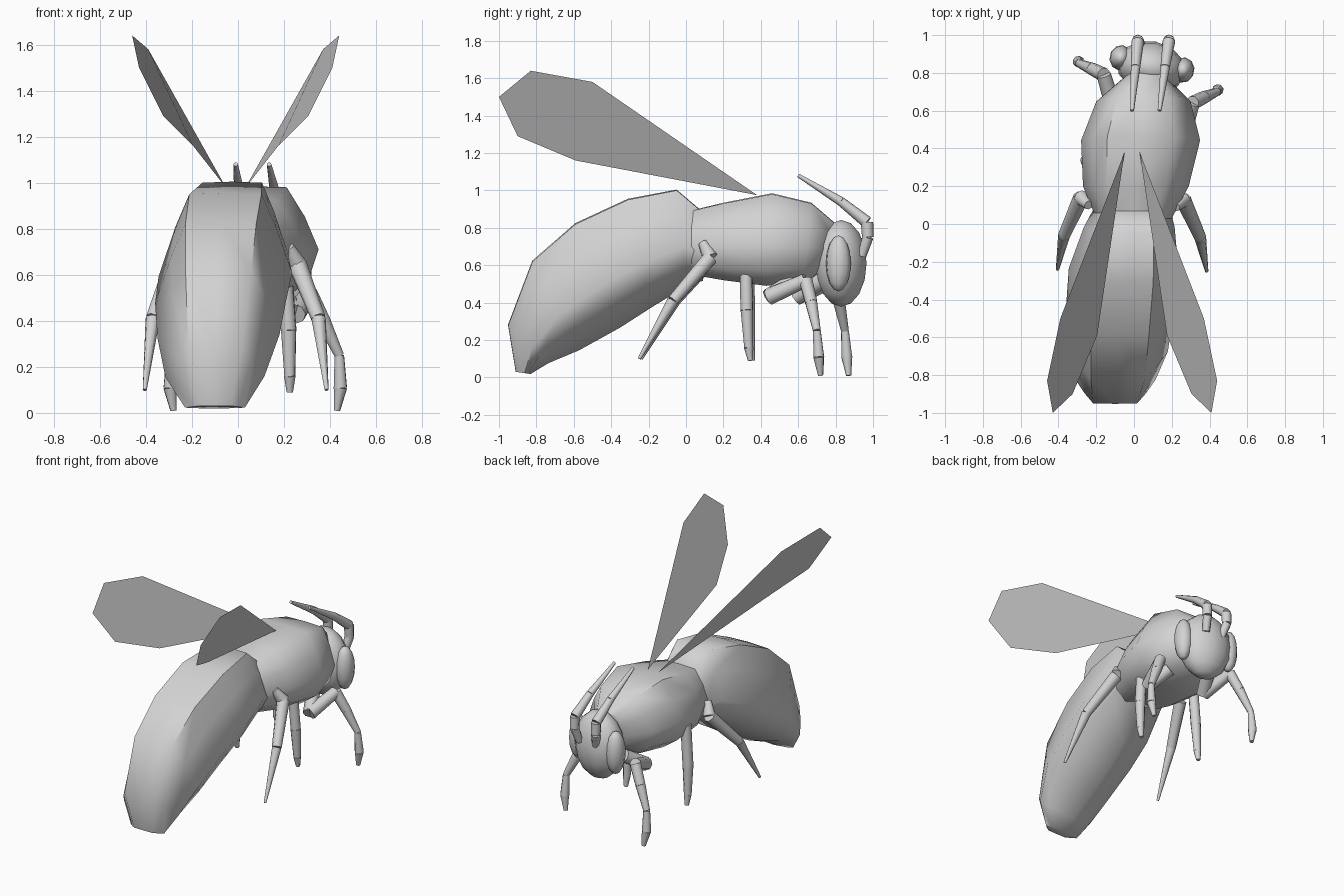
import bpy, bmesh, math
from mathutils import Vector, Matrix

cube = bpy.data.objects.get("Cube")
if cube:
    bpy.data.objects.remove(cube)

grey = bpy.data.materials.new("plain grey")
grey.use_nodes = True
COLOUR = (0.65, 0.65, 0.65, 1)
grey.diffuse_color = COLOUR
grey.node_tree.nodes["Principled BSDF"].inputs["Base Color"].default_value = COLOUR


def finish(name, bm, sharp=55):
    """Turn a bmesh into a smooth shaded object with sharp creases."""
    bmesh.ops.recalc_face_normals(bm, faces=bm.faces)
    mesh = bpy.data.meshes.new(name)
    bm.to_mesh(mesh)
    bm.free()
    mesh.materials.append(grey)
    for face in mesh.polygons:
        face.use_smooth = True
    mesh.set_sharp_from_angle(angle=math.radians(sharp))
    obj = bpy.data.objects.new(name, mesh)
    bpy.context.collection.objects.link(obj)
    return obj


def loft(name, sections, profile):
    """Skin rings; each section is (top y, z, bottom y, z, centre x, half width)."""
    bm = bmesh.new()
    rings = []
    for ty, tz, by, bz, cx, hw in sections:
        top, low = Vector((cx, ty, tz)), Vector((cx, by, bz))
        rings.append([bm.verts.new(low.lerp(top, v) + Vector((u * hw, 0, 0)))
                      for u, v in profile])
    n = len(profile)
    for a, b in zip(rings, rings[1:]):
        for i in range(n):
            j = (i + 1) % n
            bm.faces.new((a[i], a[j], b[j], b[i]))
    bm.faces.new(rings[0])
    bm.faces.new(rings[-1])
    return finish(name, bm)


def limb(name, points, sides=8):
    """Chain of tapered segments through (x, y, z, radius) points."""
    bm = bmesh.new()
    for p, q in zip(points, points[1:]):
        a, b = Vector(p[:3]), Vector(q[:3])
        d = b - a
        place = Matrix.Translation((a + b) / 2) @ d.to_track_quat('Z', 'Y').to_matrix().to_4x4()
        bmesh.ops.create_cone(bm, cap_ends=True, segments=sides, radius1=p[3],
                              radius2=q[3], depth=d.length, matrix=place)
    return finish(name, bm)


def ball(name, centre, radii, yaw, sides, rings):
    bm = bmesh.new()
    place = (Matrix.Translation(centre) @ Matrix.Rotation(yaw, 4, 'Z')
             @ Matrix.Diagonal((*radii, 1)))
    bmesh.ops.create_uvsphere(bm, u_segments=sides, v_segments=rings, radius=1, matrix=place)
    return finish(name, bm)


# Abdomen: curls down to a narrow tail, with a keel along its underside
loft("abdomen", [
    (0.08, 0.89, 0.09, 0.56, -0.01, 0.20),
    (-0.05, 1.00, 0.00, 0.55, -0.025, 0.24),
    (-0.31, 0.95, -0.20, 0.44, -0.055, 0.29),
    (-0.59, 0.82, -0.38, 0.33, -0.075, 0.285),
    (-0.82, 0.62, -0.60, 0.20, -0.085, 0.265),
    (-0.95, 0.28, -0.76, 0.10, -0.10, 0.215),
    (-0.91, 0.03, -0.84, 0.02, -0.10, 0.13),
], [(-0.54, 1), (0, 1.01), (0.54, 1), (0.76, 0.72), (1, 0.33), (0.8, 0.11),
    (0, -0.13), (-0.8, 0.08), (-1, 0.3), (-0.75, 0.72)])

# Thorax
loft("thorax", [
    (0.03, 0.89, 0.03, 0.55, 0.00, 0.20),
    (0.20, 0.93, 0.20, 0.52, 0.01, 0.28),
    (0.46, 0.98, 0.43, 0.49, 0.035, 0.315),
    (0.67, 0.93, 0.63, 0.51, 0.05, 0.25),
    (0.80, 0.82, 0.73, 0.57, 0.06, 0.13),
], [(-0.56, 1), (0, 1.01), (0.56, 1), (0.81, 0.74), (1, 0.45), (0.85, 0.16),
    (0.5, 0), (-0.5, 0), (-0.85, 0.16), (-1, 0.45), (-0.81, 0.74)])

# Head and bulging eyes, turned slightly aside
TURN = math.radians(-11)
ball("head", (0.09, 0.83, 0.61), (0.185, 0.138, 0.232), TURN, 12, 8)
ball("left_eye", (0.26, 0.815, 0.61), (0.06, 0.068, 0.15), TURN, 10, 8)
ball("right_eye", (-0.07, 0.88, 0.61), (0.06, 0.068, 0.15), TURN, 10, 8)

# Antennae: short stalk up the face, then a long backward whip
for side, base, bend, tip in (("left", 0.17, 0.185, 0.135), ("right", 0.04, 0.02, -0.01)):
    limb(side + "_antenna", [
        (base, 0.94, 0.65, 0.025), (bend, 0.972, 0.75, 0.031), (bend, 0.968, 0.83, 0.033),
        (bend * 0.6 + tip * 0.4, 0.83, 0.94, 0.025), (tip, 0.60, 1.08, 0.01)])

# Legs: left side, with the shift applied to each mirrored right leg
LEGS = {
    "front": ((0.15, 0.15), [
        (0.18, 0.58, 0.52, 0.045), (0.25, 0.44, 0.43, 0.045), (0.31, 0.64, 0.52, 0.038),
        (0.37, 0.67, 0.40, 0.034), (0.44, 0.70, 0.25, 0.022), (0.445, 0.71, 0.11, 0.03),
        (0.43, 0.72, 0.01, 0.014)]),
    "middle": ((-0.03, 0.01), [
        (0.20, 0.32, 0.64, 0.035), (0.22, 0.325, 0.36, 0.035), (0.225, 0.335, 0.16, 0.025),
        (0.225, 0.345, 0.09, 0.014)]),
    "rear": ((-0.02, 0.01), [
        (0.22, 0.09, 0.72, 0.025), (0.26, 0.13, 0.64, 0.042), (0.35, -0.07, 0.41, 0.032),
        (0.385, -0.25, 0.10, 0.009)]),
}
for name, ((dx, dy), path) in LEGS.items():
    limb("left_" + name + "_leg", path)
    limb("right_" + name + "_leg", [(dx - x, y + dy, z, r) for x, y, z, r in path])

# Wings: flat blades swept up and back
BLADE = [(0.03, 0.38, 0.975), (0.37, -0.50, 1.58), (0.44, -0.83, 1.64),
         (0.41, -1.0, 1.50), (0.305, -0.90, 1.29), (0.175, -0.59, 1.16)]
for side, sign, shift in (("left", 1, 0), ("right", -1, -0.02)):
    bm = bmesh.new()
    bm.faces.new([bm.verts.new((sign * x + shift, y, z)) for x, y, z in BLADE])
    finish(side + "_wing", bm)
